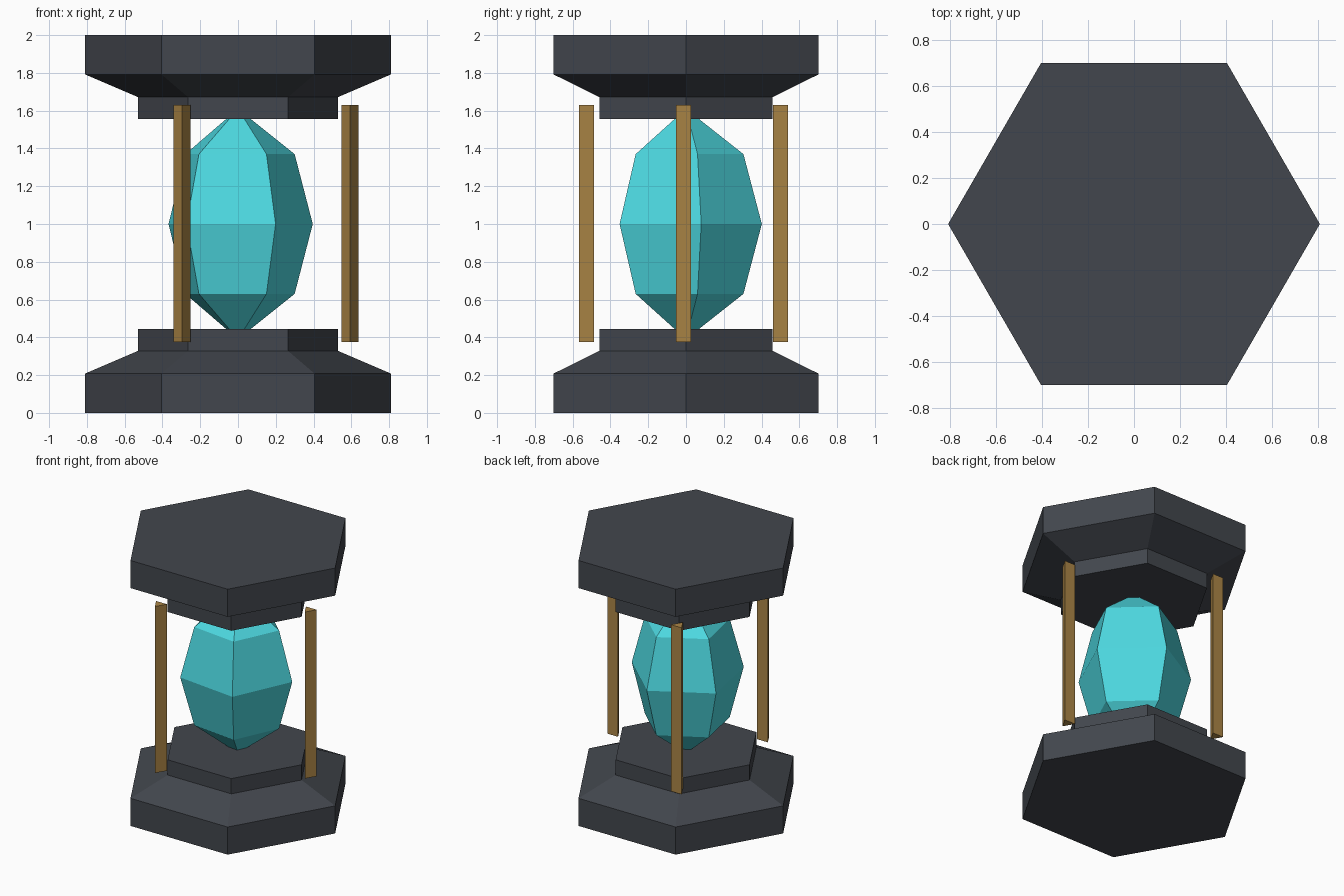
import bpy, bmesh, math

if "Cube" in bpy.data.objects:
    bpy.data.objects.remove(bpy.data.objects["Cube"])


def srgb(r, g, b):
    def lin(c):
        c /= 255
        return c / 12.92 if c <= 0.04045 else ((c + 0.055) / 1.055) ** 2.4
    return (lin(r), lin(g), lin(b), 1.0)


def material(name, rgb):
    m = bpy.data.materials.new(name)
    m.diffuse_color = srgb(*rgb)
    m.use_nodes = True
    m.node_tree.nodes["Principled BSDF"].inputs["Base Color"].default_value = m.diffuse_color
    return m


SLATE = material("dark slate", (66, 70, 77))
BRASS = material("aged brass", (172, 134, 70))
CYAN = material("cyan crystal", (77, 217, 225))


def lathe(name, profile, sides, start_deg, mat, centre=(0, 0)):
    """Faceted solid from (radius, z) rings, bottom to top; radius 0 is a point."""
    bm = bmesh.new()
    rings = []
    for r, z in profile:
        count = 1 if r == 0 else sides
        ring = []
        for i in range(count):
            a = math.radians(start_deg) + 2 * math.pi * i / sides
            ring.append(bm.verts.new((centre[0] + r * math.cos(a),
                                      centre[1] + r * math.sin(a), z)))
        rings.append(ring)
    for low, high in zip(rings, rings[1:]):
        for i in range(sides):
            j = (i + 1) % sides
            corners = [low[i % len(low)], low[j % len(low)],
                       high[j % len(high)], high[i % len(high)]]
            bm.faces.new(list(dict.fromkeys(corners)))
    for ring in (rings[0], rings[-1]):
        if len(ring) > 1:
            bm.faces.new(ring)
    bmesh.ops.recalc_face_normals(bm, faces=bm.faces[:])
    mesh = bpy.data.meshes.new(name)
    bm.to_mesh(mesh)
    bm.free()
    mesh.materials.append(mat)
    obj = bpy.data.objects.new(name, mesh)
    bpy.context.collection.objects.link(obj)
    return obj


# Stepped hexagonal base and its mirrored cap
step = [(0.81, 0.0), (0.81, 0.208), (0.53, 0.328), (0.53, 0.443)]
lathe("base", step, 6, 0, SLATE)
lathe("cap", [(r, 2 - z) for r, z in reversed(step)], 6, 0, SLATE)

# Five-sided crystal held between the plates
crystal = [(0, 0.39), (0.306, 0.63), (0.404, 1.0), (0.306, 1.37), (0, 1.61)]
lathe("crystal", crystal, 5, 11.5, CYAN)

# Three triangular posts, all with one edge towards the front
for n in range(3):
    a = 2 * math.pi * n / 3
    lathe(f"post_{n + 1}", [(0.052, 0.375), (0.052, 1.63)], 3, -90, BRASS,
          (0.593 * math.cos(a), 0.593 * math.sin(a)))
